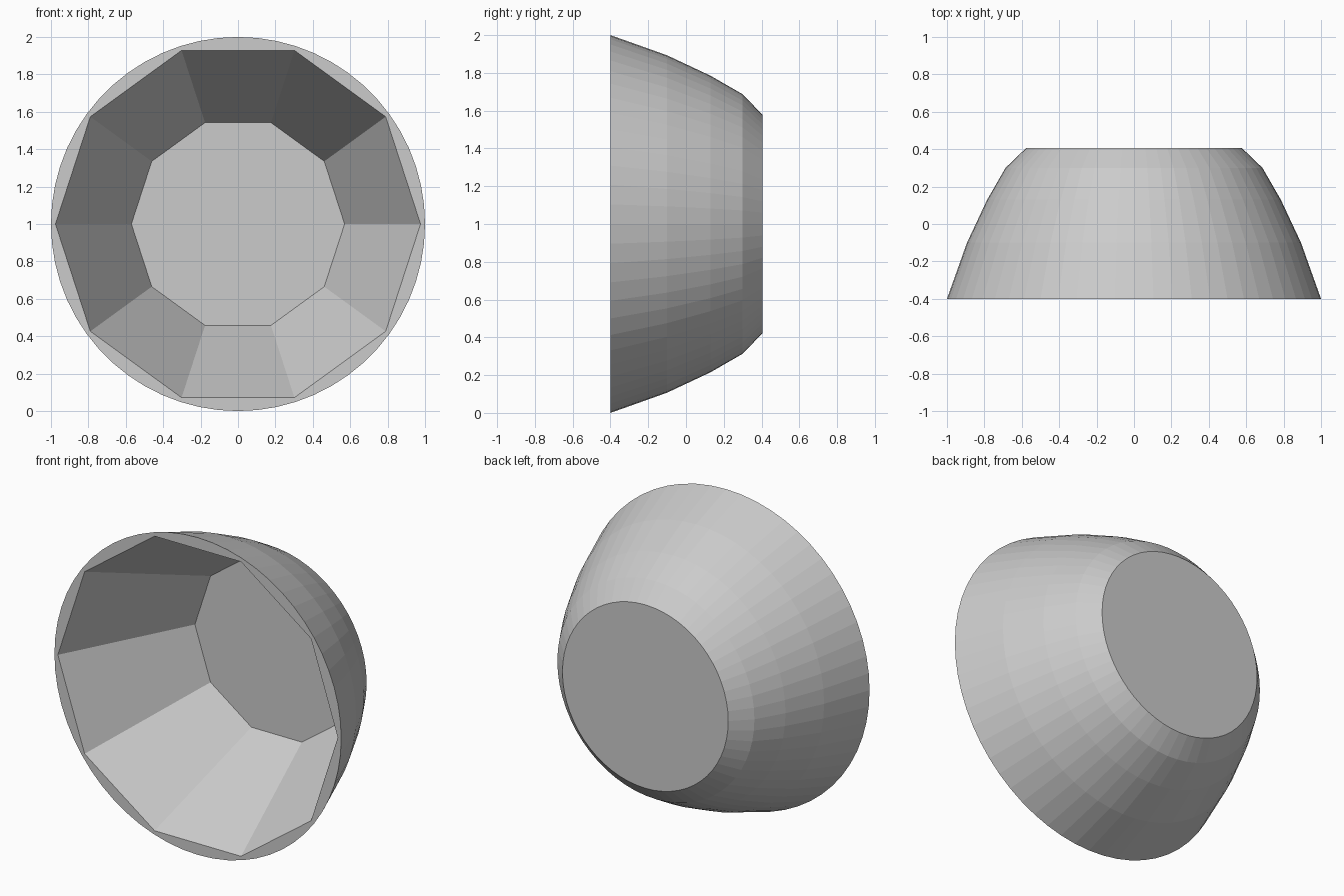
import bpy, bmesh
from math import sin, cos, pi

if "Cube" in bpy.data.objects:
    bpy.data.objects.remove(bpy.data.objects["Cube"])

SEGMENTS = 60
SIDES = 10          # inner facets
CENTRE_Z = 1.0


def ring(bm, y, radius, sides=None):
    """Ring of points around the y axis; with sides set it follows a polygon."""
    verts = []
    for i in range(SEGMENTS):
        a = 2 * pi * i / SEGMENTS
        r = radius
        if sides:
            step = 2 * pi / sides
            r = radius * cos(step / 2) / cos(a % step - step / 2)
            if i % (SEGMENTS // sides) == 0:
                r = radius
        verts.append(bm.verts.new((r * cos(a), y, CENTRE_Z + r * sin(a))))
    return verts


bm = bmesh.new()

# Round outer shell from back to front, then the ten-sided hollow
outer = [(0.405, 0.578), (0.30, 0.687), (0.13, 0.785), (-0.10, 0.893), (-0.40, 1.0)]
inner = [(-0.40, 0.976), (0.385, 0.57)]
rings = [ring(bm, y, r) for y, r in outer]
rings += [ring(bm, y, r, SIDES) for y, r in inner]

for a, b in zip(rings, rings[1:]):
    for i in range(SEGMENTS):
        j = (i + 1) % SEGMENTS
        bm.faces.new((a[i], a[j], b[j], b[i]))

# Flat back and flat inner floor
bm.faces.new(rings[0])
bm.faces.new(rings[-1])
bmesh.ops.recalc_face_normals(bm, faces=bm.faces)

mesh = bpy.data.meshes.new("bowl")
bm.to_mesh(mesh)
bm.free()
bowl = bpy.data.objects.new("bowl", mesh)
bpy.context.collection.objects.link(bowl)
